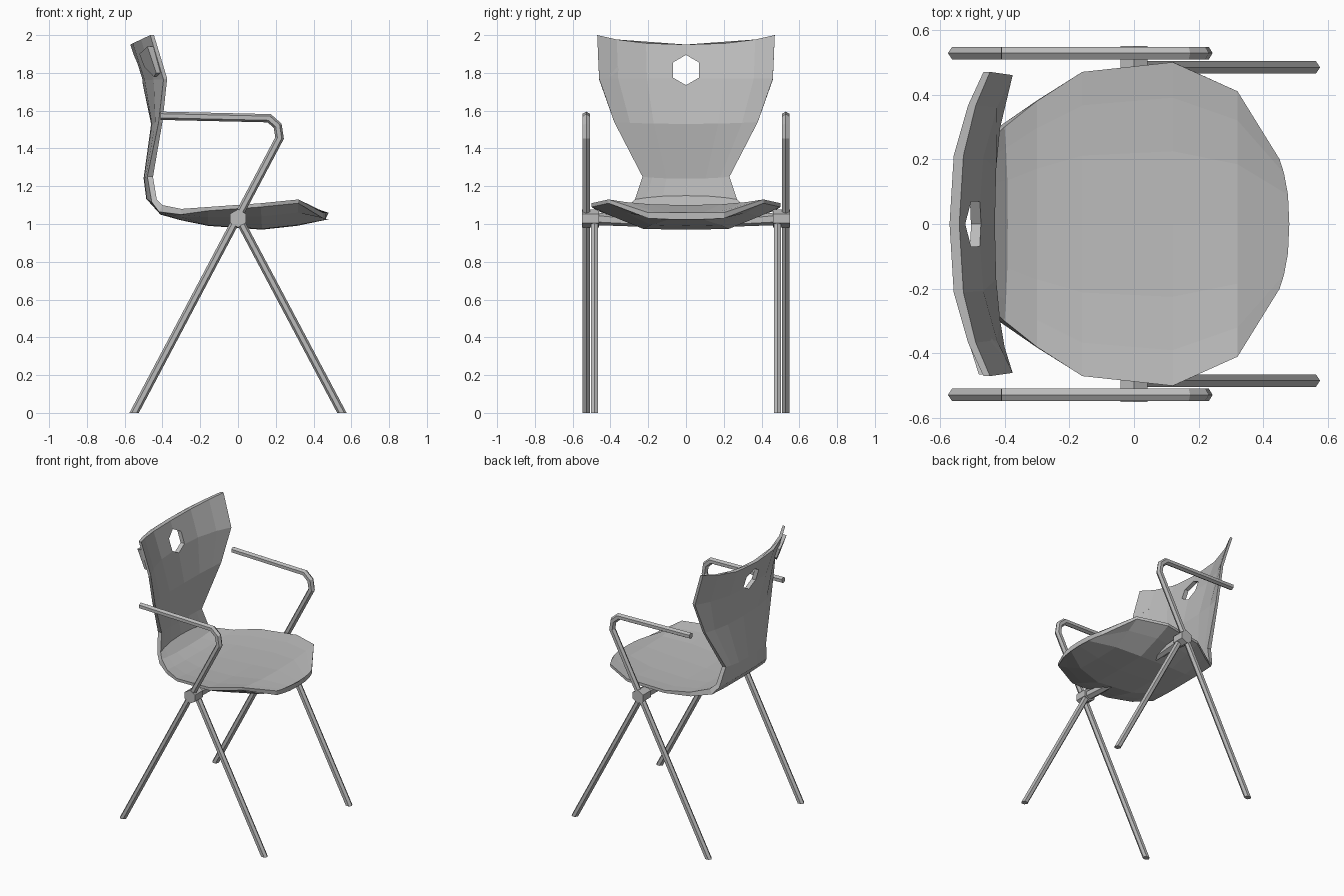
import bpy, bmesh, math
from mathutils import Vector

cube = bpy.data.objects.get("Cube")
if cube:
    bpy.data.objects.remove(cube, do_unlink=True)

grey = bpy.data.materials.new("grey")
grey.use_nodes = True
grey.diffuse_color = (0.5, 0.5, 0.5, 1)
grey.node_tree.nodes["Principled BSDF"].inputs["Base Color"].default_value = (0.5, 0.5, 0.5, 1)


def finish(name, bm):
    """Turn a bmesh into a flat shaded object."""
    bmesh.ops.recalc_face_normals(bm, faces=bm.faces)
    mesh = bpy.data.meshes.new(name)
    bm.to_mesh(mesh)
    bm.free()
    mesh.materials.append(grey)
    obj = bpy.data.objects.new(name, mesh)
    bpy.context.collection.objects.link(obj)
    return obj


def loft(name, rings):
    """Skin a list of closed rings and cap both ends."""
    bm = bmesh.new()
    loops = [[bm.verts.new(p) for p in ring] for ring in rings]
    for a, b in zip(loops, loops[1:]):
        for i in range(len(a)):
            j = (i + 1) % len(a)
            bm.faces.new((a[i], a[j], b[j], b[i]))
    bm.faces.new(loops[0])
    bm.faces.new(loops[-1])
    return finish(name, bm)


def tube(name, path, y, radius=0.022, sides=6):
    """Mitred tube along an x-z path, with its first end cut level on the floor."""
    pts = [Vector(p) for p in path]
    rings = []
    for i, p in enumerate(pts):
        before = (p - pts[i - 1]).normalized() if i else None
        after = (pts[i + 1] - p).normalized() if i + 1 < len(pts) else before
        before = before or after
        d = (before + after).normalized()
        n = Vector((d.y, -d.x)) / max(d.dot(after), 0.5)
        if i == 0:
            n = Vector((1 / abs(d.y), 0))
        ring = []
        for k in range(sides):
            a = math.tau * k / sides
            q = p + n * radius * math.cos(a)
            ring.append((q.x, y + radius * math.sin(a), q.y))
        rings.append(ring)
    return loft(name, rings)


def rod(name, y0, y1, r0, r1, z0, z1, sides=6, x=0):
    """Straight bar running along y."""
    def ring(y, r, z):
        return [(x + r * math.sin(math.tau * k / sides), y,
                 z + r * math.cos(math.tau * k / sides)) for k in range(sides)]
    return loft(name, [ring(y0, r0, z0), ring(y1, r1, z1)])


# Shell: centre x, centre z, edge x, edge z, half width, thickness, edge thickness
rows = [
    (0.48, 1.06, 0.45, 1.06, 0.20, 0.035, 0.03),
    (0.32, 1.10, 0.32, 1.13, 0.41, 0.11, 0.02),
    (0.12, 1.085, 0.12, 1.11, 0.50, 0.115, 0.02),
    (-0.16, 1.07, -0.16, 1.09, 0.47, 0.08, 0.02),
    (-0.30, 1.07, -0.30, 1.08, 0.38, 0.05, 0.03),
    (-0.39, 1.09, -0.40, 1.10, 0.30, 0.045, 0.04),
    (-0.455, 1.15, -0.43, 1.13, 0.27, 0.035, 0.03),
    (-0.47, 1.24, -0.45, 1.25, 0.23, 0.03, 0.03),
    (-0.43, 1.53, -0.40, 1.54, 0.38, 0.03, 0.02),
    (-0.48, 1.77, -0.375, 1.77, 0.46, 0.03, 0.02),
    (-0.54, 1.95, -0.445, 2.0, 0.47, 0.03, 0.02),
]
columns = (-1, -0.78, -0.45, 0, 0.45, 0.78, 1)
rings = []
for i, (xc, zc, xe, ze, w, thick, rim) in enumerate(rows):
    prev, nxt = rows[max(i - 1, 0)], rows[min(i + 1, len(rows) - 1)]
    d = Vector((nxt[0] - prev[0], nxt[1] - prev[1])).normalized()
    if i in (0, len(rows) - 1):
        d = Vector((-1, 0)) if i == 0 else Vector((0, 1))
    top, under = [], []
    for t in columns:
        f = abs(t) ** 2.5
        x, z = xc + (xe - xc) * f, zc + (ze - zc) * f
        g = max(0, (abs(t) - 0.45) / 0.55)
        h = thick + (rim - thick) * g
        top.append((x, t * w, z))
        under.append((x - d.y * h, t * w, z + d.x * h))
    rings.append(top + under[::-1])
shell = loft("seat_and_back", rings)

# Grip hole through the backrest
cutter = rod("hole_cutter", -0.08, 0.08, 0.08, 0.08, 0, 0)
cutter.rotation_euler = (0, 0, math.pi / 2)
cutter.location = (-0.5, 0, 1.815)
cutter.hide_render = True
cut = shell.modifiers.new("grip_hole", 'BOOLEAN')
cut.operation = 'DIFFERENCE'
cut.solver = 'EXACT'
cut.object = cutter
bpy.context.view_layer.objects.active = shell
bpy.ops.object.modifier_apply(modifier=cut.name)
bpy.data.objects.remove(cutter, do_unlink=True)

# Small patch at one upper corner of the backrest
outline = [(-0.465, 1.94), (-0.33, 1.90), (-0.33, 1.83), (-0.40, 1.78), (-0.45, 1.80)]
patch = [[(-0.437 + s - 0.38 * (z - 1.86) - 0.43 * (y + 0.4), y, z) for y, z in outline]
         for s in (0, -0.04)]
loft("back_patch", patch)

# Side frames: rear leg running up into the armrest, front leg, hub and seat bracket
arm_path = [(-0.55, 0), (0.22, 1.455), (0.21, 1.52), (0.165, 1.56), (-0.41, 1.573)]
leg_path = [(0.55, 0), (0, 1.035)]
for side, s in (("left", 1), ("right", -1)):
    tube(side + "_rear_leg_and_arm", arm_path, s * 0.528)
    tube(side + "_front_leg", leg_path, s * 0.484)
    rod(side + "_hub", s * 0.46, s * 0.55, 0.048, 0.048, 1.03, 1.03)
    rod(side + "_bracket", s * 0.51, s * 0.22, 0.035, 0.025, 1.03, 1.01)
